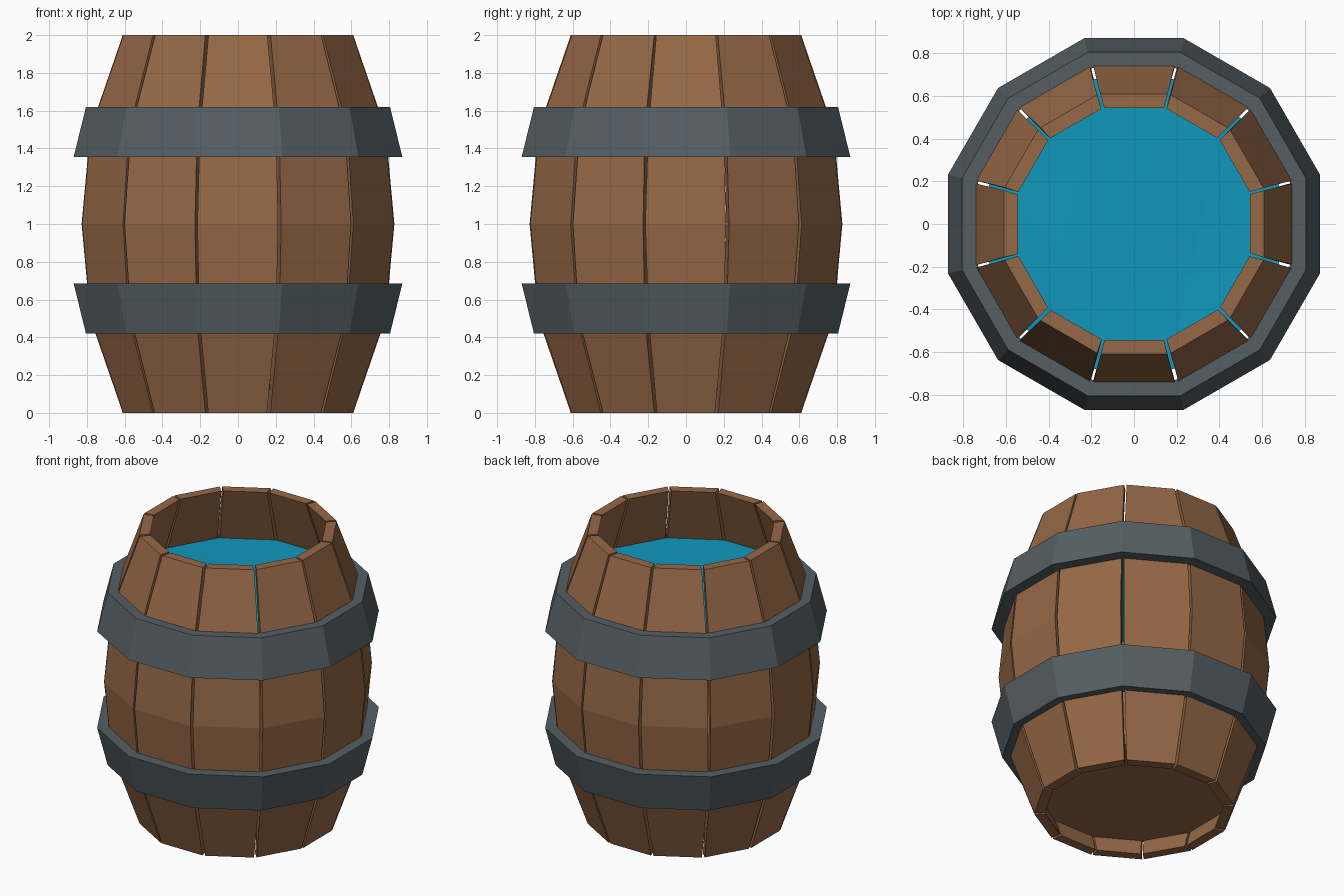
import bpy, bmesh, math, random

if "Cube" in bpy.data.objects:
    bpy.data.objects.remove(bpy.data.objects["Cube"])

random.seed(4)
N = 12
STEP = 2 * math.pi / N
T = math.tan(STEP / 2)


def material(name, rgb):
    def lin(c):
        c /= 255
        return c / 12.92 if c <= 0.04045 else ((c + 0.055) / 1.055) ** 2.4
    m = bpy.data.materials.new(name)
    m.diffuse_color = (*[lin(c) for c in rgb], 1)
    m.use_nodes = True
    m.node_tree.nodes["Principled BSDF"].inputs["Base Color"].default_value = m.diffuse_color
    return m


wood = material("brown wood", (149, 104, 70))
iron = material("grey iron", (85, 95, 100))
blue = material("blue water", (16, 152, 188))


def finish(bm, name, mat):
    bmesh.ops.recalc_face_normals(bm, faces=bm.faces)
    me = bpy.data.meshes.new(name)
    bm.to_mesh(me)
    bm.free()
    me.materials.append(mat)
    ob = bpy.data.objects.new(name, me)
    bpy.context.collection.objects.link(ob)
    return ob


def corner_ring(bm, apothem, z):
    # polygon ring whose flat sides face the axes
    R = apothem / math.cos(STEP / 2)
    return [bm.verts.new((R * math.cos((i + 0.5) * STEP),
                          R * math.sin((i + 0.5) * STEP), z)) for i in range(N)]


# Bulging staves with narrow open seams
PROFILE = [(0.0, 0.61), (0.5, 0.782), (1.0, 0.828), (1.5, 0.782), (2.0, 0.61)]
THICK, GAP = 0.066, 0.008
for k in range(N):
    bm = bmesh.new()
    ca, sa = math.cos(k * STEP), math.sin(k * STEP)
    rings = []
    for z, r in PROFILE:
        ring = []
        for rad, side in ((r, -1), (r, 1), (r - THICK, 1), (r - THICK, -1)):
            t = side * (rad * T - GAP + random.uniform(-0.003, 0.003))
            ring.append(bm.verts.new((rad * ca - t * sa, rad * sa + t * ca, z)))
        rings.append(ring)
    for a, b in zip(rings, rings[1:]):
        for i in range(4):
            j = (i + 1) % 4
            bm.faces.new((a[i], a[j], b[j], b[i]))
    bm.faces.new(rings[0])
    bm.faces.new(rings[-1])
    finish(bm, f"stave_{k + 1}", wood)


# Flared iron hoops, mirrored about mid height
def hoop(name, section):
    bm = bmesh.new()
    rings = [corner_ring(bm, r, z) for r, z in section]
    for a, b in zip(rings, rings[1:] + rings[:1]):
        for i in range(N):
            j = (i + 1) % N
            bm.faces.new((a[i], a[j], b[j], b[i]))
    finish(bm, name, iron)


SECTION = [(0.87, 1.355), (0.805, 1.62), (0.73, 1.62), (0.785, 1.355)]
hoop("upper_hoop", SECTION)
hoop("lower_hoop", [(r, 2.04 - z) for r, z in SECTION])

# Recessed wooden bottom
bm = bmesh.new()
low, high = corner_ring(bm, 0.60, 0.12), corner_ring(bm, 0.61, 0.18)
bm.faces.new(low)
bm.faces.new(high)
for i in range(N):
    j = (i + 1) % N
    bm.faces.new((low[i], low[j], high[j], high[i]))
finish(bm, "barrel_bottom", wood)

# Gently rippled water surface
bm = bmesh.new()
outer = corner_ring(bm, 0.68, 1.61)
inner = [bm.verts.new((0.35 * math.cos(a), 0.35 * math.sin(a),
                       1.61 + random.uniform(-0.015, 0.015)))
         for a in (i * 2 * STEP + 0.3 for i in range(N // 2))]
mid = bm.verts.new((0.03, -0.02, 1.612))
for i in range(N // 2):
    j = (i + 1) % (N // 2)
    a, b, c = outer[2 * i], outer[2 * i + 1], outer[(2 * i + 2) % N]
    bm.faces.new((mid, inner[i], inner[j]))
    bm.faces.new((inner[i], a, b))
    bm.faces.new((inner[i], b, inner[j]))
    bm.faces.new((inner[j], b, c))
water = finish(bm, "water", blue)
if water.data.polygons[0].normal.z < 0:
    water.data.flip_normals()
